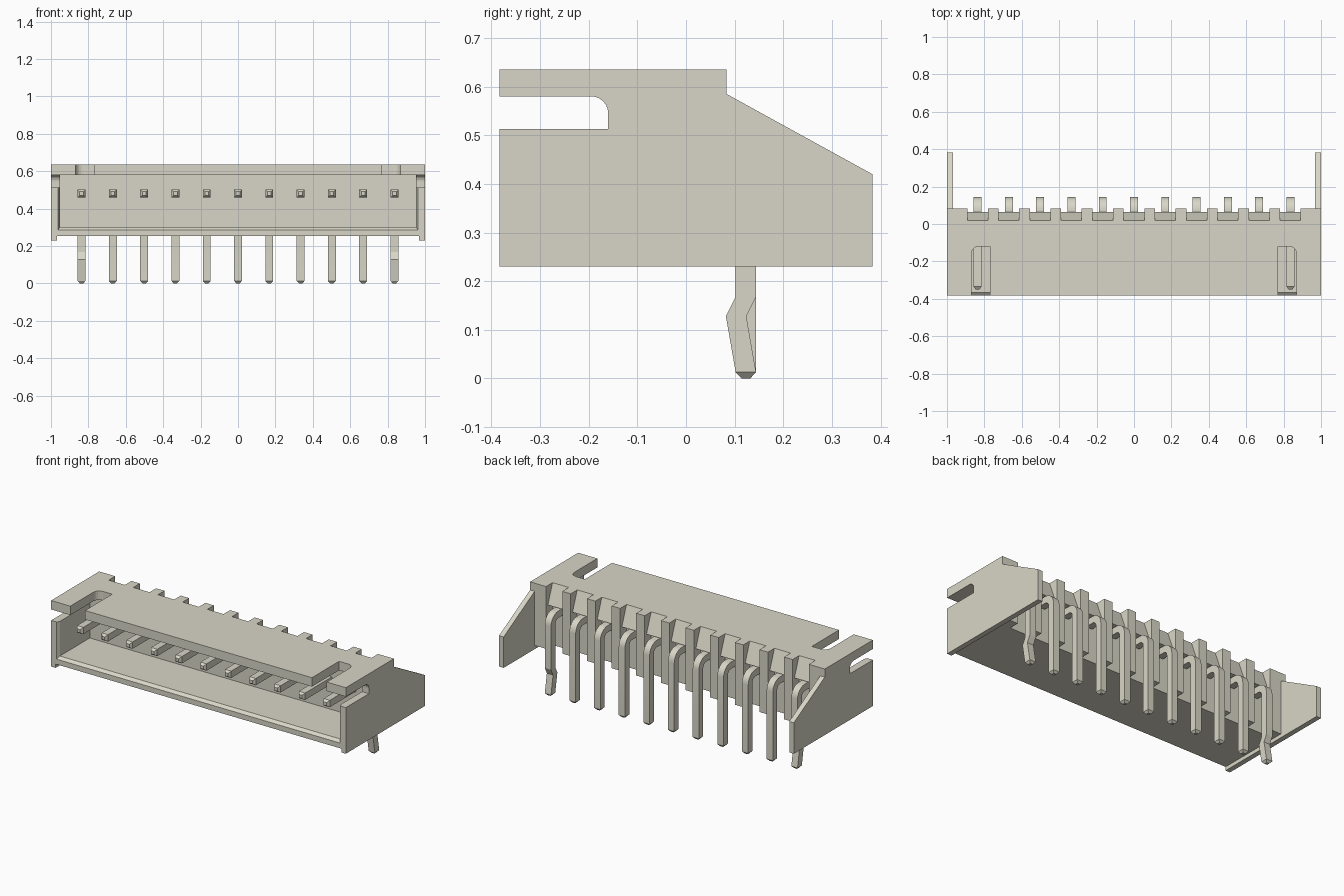
import bpy, bmesh, math
from mathutils import Vector

cube = bpy.data.objects.get("Cube")
if cube:
    bpy.data.objects.remove(cube, do_unlink=True)

mat = bpy.data.materials.new("warm_grey_plastic")
mat.use_nodes = True
COLOUR = (0.69, 0.675, 0.57, 1)
mat.diffuse_color = COLOUR
mat.node_tree.nodes["Principled BSDF"].inputs["Base Color"].default_value = COLOUR

FRONT, BACK, POCKET = -0.383, 0.083, 0.02
BOTTOM, TOP, CEILING = 0.253, 0.635, 0.58
SIDE, WALL = 0.969, -0.075
PITCH, COUNT = 0.1673, 11
PIN_X = [(i - (COUNT - 1) / 2) * PITCH for i in range(COUNT)]


def finish(bm, name, smooth=False):
    bmesh.ops.recalc_face_normals(bm, faces=bm.faces)
    mesh = bpy.data.meshes.new(name)
    bm.to_mesh(mesh)
    bm.free()
    obj = bpy.data.objects.new(name, mesh)
    bpy.context.collection.objects.link(obj)
    mesh.materials.append(mat)
    if smooth:
        bpy.ops.object.select_all(action='DESELECT')
        bpy.context.view_layer.objects.active = obj
        obj.select_set(True)
        bpy.ops.object.shade_smooth_by_angle(angle=math.radians(25))
    return obj


def prism(name, outline, axis, low, high):
    """Extrude a 2D outline along x (outline in y, z) or z (outline in x, y)."""
    bm = bmesh.new()
    place = (lambda a, b: (low, a, b)) if axis == 'x' else (lambda a, b: (a, b, low))
    face = bm.faces.new([bm.verts.new(place(a, b)) for a, b in outline])
    # Keep the starting face so that both ends are closed
    new = bmesh.ops.extrude_face_region(bm, geom=[face], use_keep_orig=True)["geom"]
    step = Vector((high - low, 0, 0) if axis == 'x' else (0, 0, high - low))
    bmesh.ops.translate(bm, vec=step, verts=[g for g in new if isinstance(g, bmesh.types.BMVert)])
    return finish(bm, name)


def box(name, x, y, z):
    outline = [(y[0], z[0]), (y[1], z[0]), (y[1], z[1]), (y[0], z[1])]
    return prism(name, outline, 'x', *x)


def arc(ca, cb, radius, start, end, steps=6):
    angles = [math.radians(start + (end - start) * i / steps) for i in range(steps + 1)]
    return [(ca + radius * math.cos(t), cb + radius * math.sin(t)) for t in angles]


# Top slab with two open latch slots
half = [(0.77, FRONT), (0.77, -0.12)] + arc(0.83, -0.16, 0.04, 90, 0)
half += [(0.87, FRONT), (SIDE, FRONT), (SIDE, POCKET)]
prism("top_slab", half + [(-x, y) for x, y in reversed(half)], 'z', CEILING, TOP)

# Floor with a lead-in bevel, and rear wall
prism("floor", [(FRONT, BOTTOM), (FRONT, 0.285), (-0.365, 0.3), (WALL, 0.3), (WALL, BOTTOM)],
      'x', -SIDE, SIDE)
box("rear_wall", (-SIDE, SIDE), (WALL, POCKET), (BOTTOM, CEILING))

# Side walls with a rounded slot and a sloping rear wing
slot = arc(-0.195, 0.545, 0.035, 0, 90)
plate = [(FRONT, 0.23), (0.383, 0.23), (0.383, 0.42), (BACK, 0.585), (BACK, TOP),
         (FRONT, TOP), (FRONT, CEILING)] + slot[::-1] + [(-0.16, 0.513), (FRONT, 0.513)]
filler = [(-0.16, 0.513)] + slot + [(POCKET, CEILING), (POCKET, 0.513)]
for side, label in ((1, "left"), (-1, "right")):
    prism(label + "_side_plate", plate, 'x', side * SIDE, side)
    prism(label + "_upper_liner", filler, 'x', side * 0.953, side * SIDE)
    liner = [(SIDE, FRONT), (0.962, FRONT), (0.953, -0.365), (0.953, POCKET), (SIDE, POCKET)]
    prism(label + "_lower_liner", [(side * x, y) for x, y in liner], 'z', BOTTOM, 0.513)
    box(label + "_end_rib", (side * (PIN_X[-1] + 0.055), side * SIDE),
        (POCKET, BACK), (BOTTOM, TOP))

# Rear ribs between the pins
for a, b in zip(PIN_X, PIN_X[1:]):
    box("rear_rib", (a + 0.055, b - 0.055), (POCKET, BACK), (BOTTOM, TOP))


def pin(name, x, kinked):
    """Sweep a square section along a right-angle path: y, z, angle, half size."""
    r = 0.021
    path = [(-0.35, 0.48, 0, 0.01), (-0.335, 0.48, 0, r)]
    bend = arc(0.075, 0.432, 0.048, 90, 0)
    path += [(y, z, 90 * i / (len(bend) - 1), r) for i, (y, z) in enumerate(bend)]
    if kinked:
        path += [(0.123, 0.168, 90, r), (0.103, 0.128, 90, r)]
    path += [(0.123, 0.013, 90, r), (0.123, 0, 90, 0.009)]
    bm = bmesh.new()
    rings = []
    for y, z, angle, h in path:
        t = math.radians(angle)
        ny, nz = math.sin(t) * h, math.cos(t) * h
        rings.append([bm.verts.new((x + sx * h, y + sn * ny, z + sn * nz))
                      for sx, sn in ((-1, -1), (1, -1), (1, 1), (-1, 1))])
    for a, b in zip(rings, rings[1:]):
        for i in range(4):
            j = (i + 1) % 4
            bm.faces.new((a[i], a[j], b[j], b[i]))
    bm.faces.new(rings[0])
    bm.faces.new(rings[-1])
    return finish(bm, name, smooth=True)


# Sloping hoods and contact pins
for i, x in enumerate(PIN_X):
    prism("pin_hood", [(POCKET, TOP), (0.065, 0.515), (POCKET, 0.515)], 'x', x - 0.055, x + 0.055)
    pin("contact_pin", x, i in (0, COUNT - 1))
